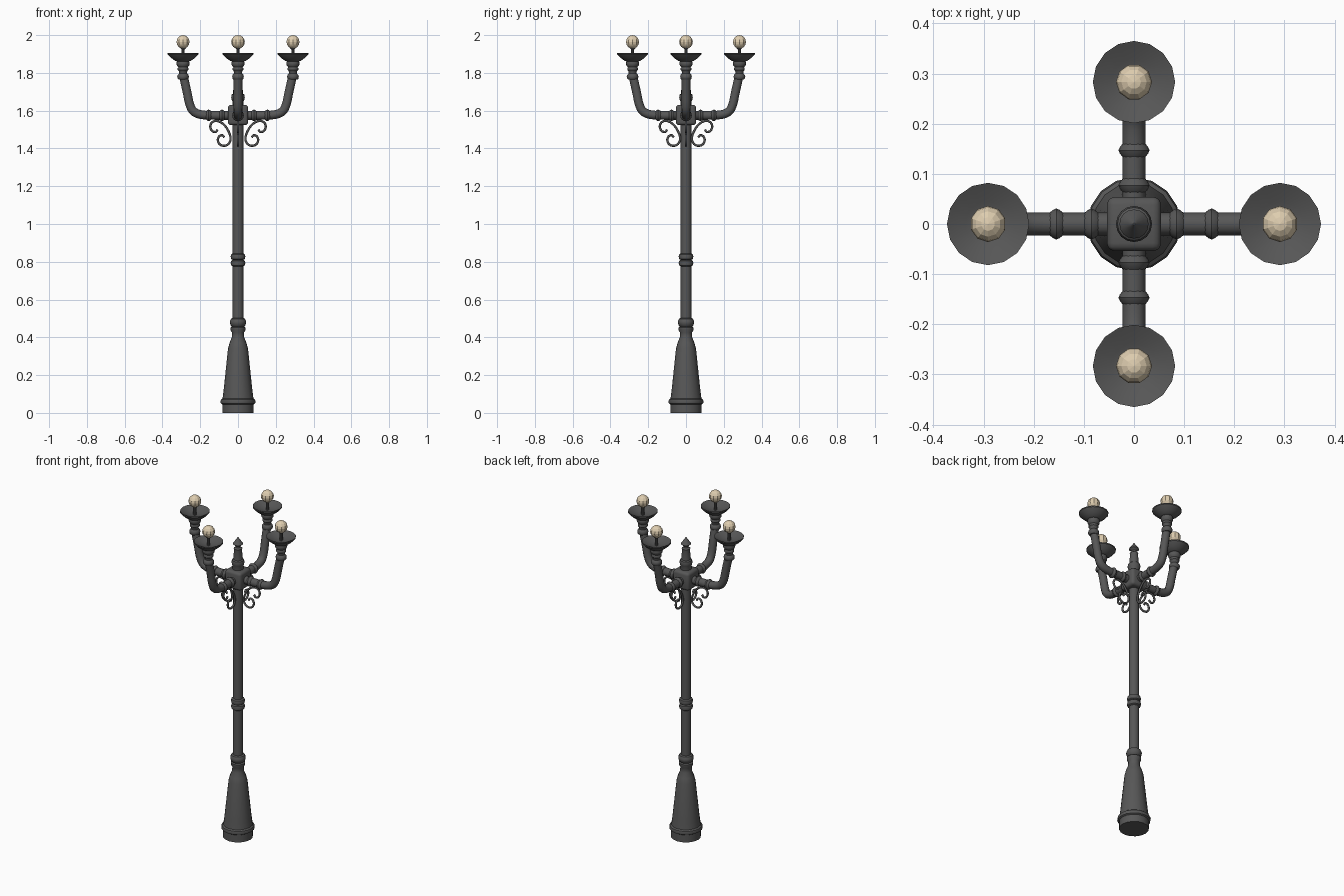
import bpy, bmesh, math
from mathutils import Matrix, Vector

if "Cube" in bpy.data.objects:
    bpy.data.objects.remove(bpy.data.objects["Cube"])

def mat(name, c):
    m = bpy.data.materials.new(name)
    m.diffuse_color = (*c, 1)
    m.use_nodes = True
    m.node_tree.nodes["Principled BSDF"].inputs["Base Color"].default_value = m.diffuse_color
    return m

IRON = mat("dark_iron", (0.095, 0.095, 0.095))
GLASS = mat("warm_glass", (0.73, 0.61, 0.43))

def finish(name, me, material, M=Matrix(), angle=35):
    me.transform(M)
    me.materials.clear()
    me.materials.append(material)
    ob = bpy.data.objects.new(name, me)
    bpy.context.collection.objects.link(ob)
    if angle:
        bpy.ops.object.select_all(action='DESELECT')
        ob.select_set(True)
        bpy.context.view_layer.objects.active = ob
        bpy.ops.object.shade_smooth_by_angle(angle=math.radians(angle))
    return ob

def lathe(name, prof, M=Matrix(), n=16):
    """Revolve (radius, height) points about z; both ends are closed."""
    bm = bmesh.new()
    rings = []
    for r, z in prof:
        rings.append([bm.verts.new((r * math.cos(2 * math.pi * i / n),
                                    r * math.sin(2 * math.pi * i / n), z)) for i in range(n)])
    for a, b in zip(rings, rings[1:]):
        for i in range(n):
            j = (i + 1) % n
            bm.faces.new((a[i], a[j], b[j], b[i]))
    bm.faces.new(rings[0][::-1])
    bm.faces.new(rings[-1])
    bmesh.ops.recalc_face_normals(bm, faces=bm.faces)
    me = bpy.data.meshes.new(name)
    bm.to_mesh(me)
    bm.free()
    return finish(name, me, IRON, M)

def tube(name, pts, radius, M, res=4, sides=4):
    """Smooth round bar through (x, z) points."""
    cu = bpy.data.curves.new(name, 'CURVE')
    cu.dimensions = '3D'
    cu.bevel_depth = radius
    cu.bevel_resolution = sides
    cu.resolution_u = res
    cu.use_fill_caps = True
    sp = cu.splines.new('BEZIER')
    sp.bezier_points.add(len(pts) - 1)
    for i, (bp, (x, z)) in enumerate(zip(sp.bezier_points, pts)):
        a, b = pts[max(i - 1, 0)], pts[min(i + 1, len(pts) - 1)]
        d = Vector((b[0] - a[0], 0, b[1] - a[1])).normalized()
        p = Vector((x, 0, z))
        back = math.dist(pts[i], a) / 3
        ahead = math.dist(pts[i], b) / 3
        bp.co, bp.handle_left, bp.handle_right = p, p - d * back, p + d * ahead
    tmp = bpy.data.objects.new(name + "_tmp", cu)
    bpy.context.collection.objects.link(tmp)
    dg = bpy.context.evaluated_depsgraph_get()
    me = bpy.data.meshes.new_from_object(tmp.evaluated_get(dg))
    bpy.data.objects.remove(tmp)
    return finish(name, me, IRON, M, 50)

# Flared base
lathe("base", [(.083, 0), (.083, .045), (.091, .05), (.093, .06), (.09, .07), (.082, .076),
               (.076, .12), (.053, .34), (.045, .37), (.033, .40), (.032, .425), (.04, .44),
               (.04, .452), (.03, .458)])
# Pole with its collars
lathe("pole", [(.028, .44), (.028, 1.54)])
lathe("lower_collar", [(.03, .455), (.038, .462), (.043, .475), (.043, .485), (.037, .498), (.027, .503)])
for z in (.793, .827):
    lathe("pole_ring", [(.027, z - .018), (.036, z - .012), (.039, z), (.036, z + .012), (.027, z + .018)])

# Rounded hub block
bm = bmesh.new()
bmesh.ops.create_cube(bm, size=.108, matrix=Matrix.Translation((0, 0, 1.577)))
bmesh.ops.bevel(bm, geom=bm.edges[:], offset=.016, segments=3, profile=.5, affect='EDGES')
me = bpy.data.meshes.new("hub")
bm.to_mesh(me)
bm.free()
finish("hub", me, IRON)

# Finial on the hub
lathe("finial", [(.03, 1.62), (.03, 1.65), (.034, 1.66), (.036, 1.672), (.033, 1.685), (.027, 1.69),
                 (.022, 1.745), (.024, 1.755), (.014, 1.762), (.014, 1.77), (.029, 1.782),
                 (.02, 1.795), (.008, 1.812), (.002, 1.822)])

# Four arms, each with rings, scroll, lamp cup, dish and bulb
for k in range(4):
    shift = -.008 if k % 2 else 0
    M = Matrix.Rotation(k * math.pi / 2, 4, 'Z') @ Matrix.Translation((shift, 0, 0))
    tube("arm", [(.03, 1.575), (.13, 1.575), (.20, 1.58), (.237, 1.598), (.256, 1.635),
                 (.268, 1.69), (.288, 1.78)], .023, M)
    side = M @ Matrix.Translation((0, 0, 1.575)) @ Matrix.Rotation(math.pi / 2, 4, 'Y')
    for x in (.085, .155):
        lathe("arm_ring", [(.022, x - .014), (.028, x - .007), (.031, x), (.028, x + .007), (.022, x + .014)], side)
    tube("scroll", [(.108, 1.500), (.118, 1.488), (.136, 1.492), (.147, 1.515), (.138, 1.538),
                    (.115, 1.546), (.085, 1.535), (.058, 1.505), (.040, 1.462), (.045, 1.430),
                    (.070, 1.414), (.097, 1.422), (.107, 1.446), (.098, 1.466), (.082, 1.470),
                    (.073, 1.458)], .006, M, 3, 2)
    L = M @ Matrix.Translation((.291, 0, 0))
    lathe("lamp_cup", [(.023, 1.764), (.029, 1.77), (.031, 1.78), (.028, 1.79), (.021, 1.797),
                       (.022, 1.808), (.028, 1.815), (.028, 1.825), (.025, 1.83), (.033, 1.84),
                       (.035, 1.852), (.03, 1.866)], L)
    lathe("dish", [(.03, 1.86), (.042, 1.864), (.06, 1.877), (.076, 1.892), (.082, 1.899),
                   (.082, 1.906), (.077, 1.904), (.045, 1.888), (.012, 1.881)], L)
    lathe("bulb_stem", [(.009, 1.875), (.009, 1.925), (.016, 1.932), (.016, 1.94)], L, 10)
    bm = bmesh.new()
    bmesh.ops.create_uvsphere(bm, u_segments=10, v_segments=8, radius=.036,
                              matrix=Matrix.Translation((0, 0, 1.964)))
    me = bpy.data.meshes.new("bulb")
    bm.to_mesh(me)
    bm.free()
    finish("bulb", me, GLASS, L, 0)
